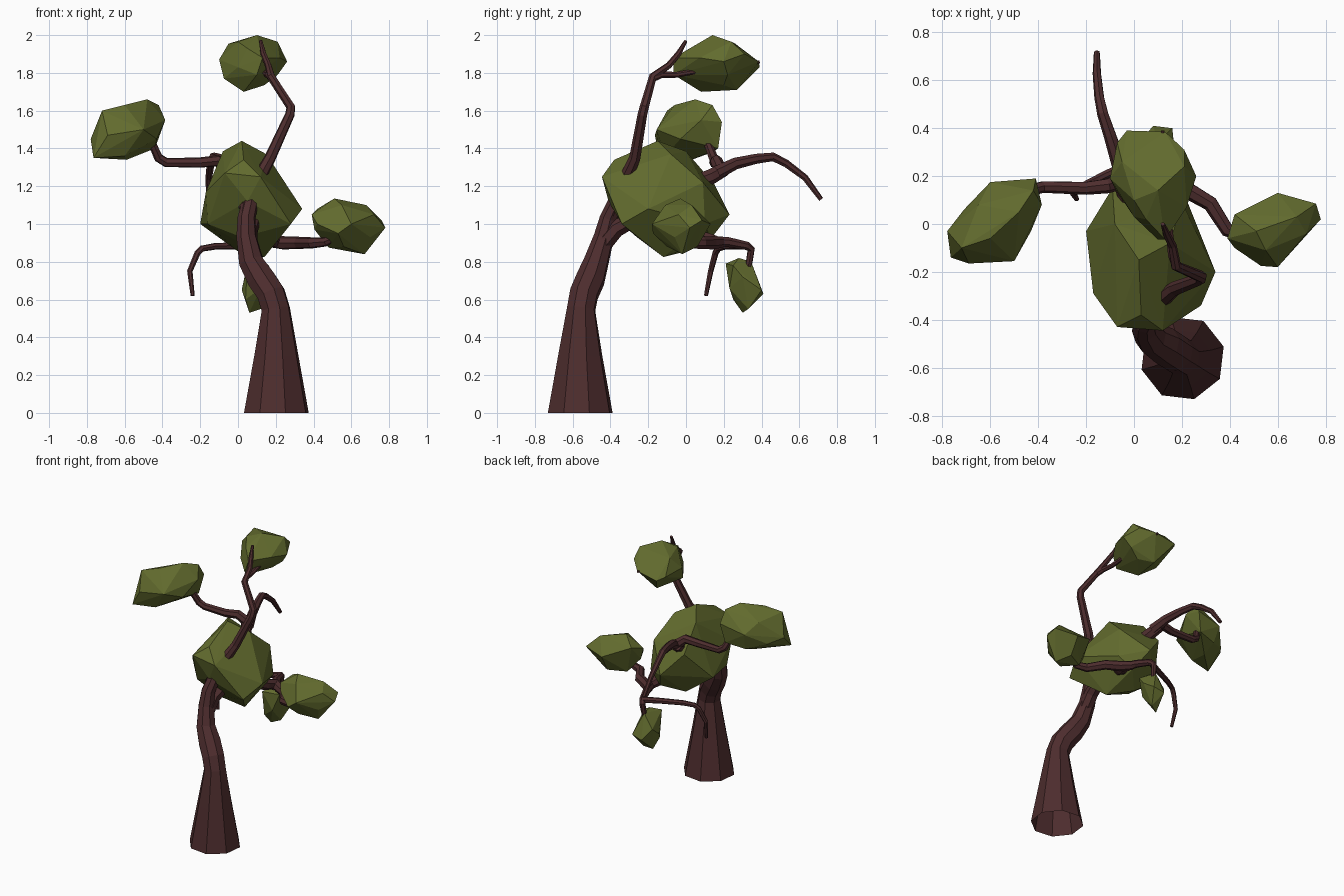
import bpy, bmesh, math
from mathutils import Vector


def material(name, rgb):
    m = bpy.data.materials.new(name)
    m.diffuse_color = (*rgb, 1)
    return m


BARK = material("brown bark", (0.075, 0.026, 0.027))
LEAF = material("olive foliage", (0.122, 0.147, 0.027))


def finish(bm, name, mat):
    bmesh.ops.recalc_face_normals(bm, faces=bm.faces)
    me = bpy.data.meshes.new(name)
    bm.to_mesh(me)
    bm.free()
    me.materials.append(mat)
    ob = bpy.data.objects.new(name, me)
    bpy.context.collection.objects.link(ob)
    return ob


def limb(name, path, sides=7):
    """Tapered faceted tube through (x, y, z, radius) points, open at its root."""
    bm = bmesh.new()
    pts = [Vector(p[:3]) for p in path]
    n = len(pts)
    rings, prev = [], None
    for i, p in enumerate(pts):
        a = (p - pts[i - 1]).normalized() if i else None
        b = (pts[i + 1] - p).normalized() if i < n - 1 else None
        t = ((a or b) + (b or a)).normalized()
        if prev is None:
            ref = Vector((0, 1, 0)) if abs(t.y) < 0.8 else Vector((1, 0, 0))
            u = ref.cross(t).normalized()
        else:
            u = prev[0].copy()
            u.rotate(prev[1].rotation_difference(t))
        prev = (u, t)
        v = t.cross(u)
        r = path[i][3]
        rings.append([bm.verts.new(p + r * (math.cos(k) * u + math.sin(k) * v))
                      for k in (2 * math.pi * (j + 0.35) / sides for j in range(sides))])
    for lo, hi in zip(rings, rings[1:]):
        for j in range(sides):
            k = (j + 1) % sides
            bm.faces.new((lo[j], lo[k], hi[k], hi[j]))
    bm.faces.new(rings[-1])
    return finish(bm, name, BARK)


def foliage(name, corners):
    """Faceted clump: the convex hull of a few corner points."""
    bm = bmesh.new()
    for c in corners:
        bm.verts.new(c)
    hull = bmesh.ops.convex_hull(bm, input=bm.verts)
    inner = [g for g in hull["geom_interior"] if isinstance(g, bmesh.types.BMVert)]
    bmesh.ops.delete(bm, geom=inner, context='VERTS')
    return finish(bm, name, LEAF)


# Trunk, continuing up into the tall top branch
limb("trunk", [(.203, -.56, 0, .178), (.203, -.56, .30, .122), (.20, -.555, .55, .078),
               (.175, -.54, .63, .079), (.122, -.505, .71, .079), (.07, -.475, .80, .068),
               (.045, -.435, .93, .055), (.045, -.41, 1.03, .048), (.07, -.36, 1.14, .042)], 8)
limb("top_branch", [(.045, -.41, 1.03, .045), (.07, -.36, 1.14, .042), (.11, -.32, 1.24, .036),
                    (.17, -.27, 1.35, .031), (.275, -.23, 1.58, .026), (.28, -.22, 1.62, .025),
                    (.175, -.175, 1.78, .022), (.16, -.09, 1.84, .018),
                    (.135, -.04, 1.90, .016), (.12, 0, 1.97, .009)])
limb("top_twig", [(.18, -.18, 1.77, .02), (.16, -.13, 1.79, .018), (.15, -.05, 1.79, .016),
                  (.13, .18, 1.83, .013), (.12, .39, 1.858, .008)])

# Upper limb through the main clump, forking to the left and to the back
limb("upper_limb", [(.05, -.39, 1.08, .045), (.03, -.2, 1.16, .043), (.0, 0, 1.2, .042),
                    (-.03, .13, 1.25, .042), (-.06, .2, 1.29, .038)])
limb("left_branch", [(-.03, .19, 1.27, .038), (-.11, .16, 1.335, .032), (-.2, .15, 1.325, .028),
                     (-.38, .155, 1.325, .025), (-.42, .145, 1.35, .025),
                     (-.46, .11, 1.44, .022), (-.54, .05, 1.5, .015)])
limb("back_branch", [(-.03, .16, 1.27, .038), (-.065, .26, 1.32, .032), (-.10, .37, 1.345, .027),
                     (-.13, .46, 1.355, .024), (-.145, .53, 1.32, .021),
                     (-.155, .63, 1.245, .018), (-.155, .715, 1.13, .013)])

# Lower limb through the main clump, forking to the right and to the back
limb("lower_limb", [(.055, -.45, .88, .05), (.06, -.37, .975, .048), (.08, -.25, 1.04, .046),
                    (.12, -.06, .99, .044), (.175, .08, .925, .04), (.2, .16, .905, .033)])
limb("right_branch", [(.17, .19, .905, .03), (.235, .135, .9, .036), (.32, .085, .9, .033),
                      (.39, -.025, .9, .03), (.46, -.05, .905, .025), (.56, -.03, .95, .016)])
limb("lower_back_branch", [(.2, .12, .905, .033), (.165, .22, .905, .027), (.13, .32, .885, .023),
                           (.115, .345, .865, .021), (.11, .335, .8, .018), (.10, .31, .7, .012)])
limb("hooked_twig", [(.13, .325, .885, .022), (.02, .27, .885, .02), (-.12, .205, .882, .018),
                     (-.19, .17, .87, .017), (-.215, .155, .845, .017),
                     (-.255, .13, .75, .015), (-.24, .105, .62, .011)])

# Foliage clumps
foliage("main_foliage", [
    (.02, -.15, 1.44), (-.08, .0, 1.385), (.15, -.08, 1.37), (.03, -.38, 1.34),
    (.12, -.445, 1.25), (-.07, -.43, 1.27), (.34, -.2, 1.08), (.28, -.34, 1.0),
    (.14, -.12, .825), (0, .0, .855), (-.2, -.03, 1.0), (-.17, -.29, 1.17),
    (.05, .23, 1.05), (.2, .09, 1.22), (-.09, .15, 1.21), (.02, -.26, .93),
    (.05, -.41, 1.12), (.22, .1, 1.0), (-.16, -.25, 1.0), (.12, .13, .92)])
foliage("top_foliage", [
    (-.1, .19, 1.87), (-.07, .34, 1.85), (-.03, .39, 1.83), (.13, .385, 1.86),
    (.21, .31, 1.9), (.26, .2, 1.86), (.22, .07, 1.88), (.13, -.065, 1.88),
    (.1, -.065, 1.79), (.03, .08, 1.7), (.05, .27, 1.71), (.14, .2, 1.735),
    (.21, .22, 1.79), (-.075, .14, 1.77), (.1, .14, 2.0), (.21, .24, 1.965),
    (0, .1, 1.965), (-.05, .26, 1.955), (.05, .02, 1.93), (.0, .03, 1.83)])
foliage("left_foliage", [
    (-.765, -.14, 1.35), (-.78, -.03, 1.45), (-.72, -.1, 1.6), (-.69, -.165, 1.47),
    (-.5, -.155, 1.5), (-.6, -.06, 1.63), (-.48, .05, 1.66), (-.385, .08, 1.55),
    (-.41, .19, 1.54), (-.6, .175, 1.5), (-.71, .06, 1.42), (-.59, .03, 1.34),
    (-.44, .17, 1.4), (-.43, -.03, 1.45), (-.6, -.11, 1.36), (-.65, .08, 1.57),
    (-.58, .14, 1.38), (-.42, .14, 1.63)])
foliage("right_foliage", [
    (.39, -.06, 1.05), (.42, .04, 1.08), (.51, -.03, 1.135), (.6, .13, 1.0),
    (.76, .085, 1.02), (.78, .02, .98), (.68, .03, 1.1), (.67, -.02, .84),
    (.7, -.06, .93), (.6, -.18, 1.0), (.53, -.175, .95), (.42, -.1, 1.0),
    (.48, 0, .875), (.405, -.05, .97), (.55, -.11, 1.1), (.6, .06, .88),
    (.72, -.04, 1.05), (.56, -.1, .88)])
foliage("hanging_foliage", [
    (.02, .29, .65), (.06, .3, .53), (.12, .33, .55), (.16, .4, .65),
    (.08, .41, .63), (.17, .3, .72), (.165, .25, .78), (.1, .28, .82),
    (.05, .21, .79), (.1, .345, .8), (.04, .25, .6), (.03, .35, .7), (.12, .23, .66)])
